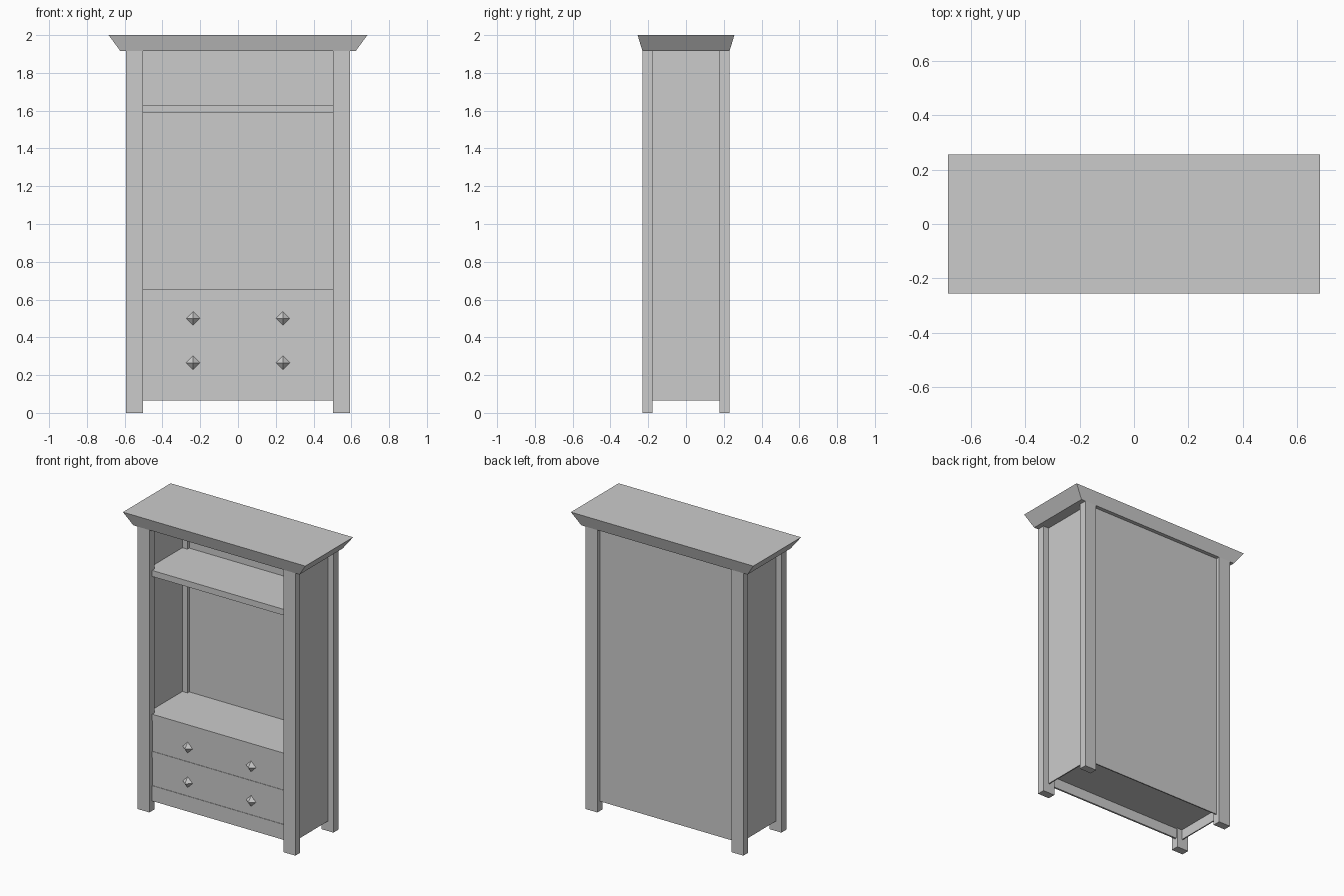
import bpy, bmesh

if "Cube" in bpy.data.objects:
    bpy.data.objects.remove(bpy.data.objects["Cube"])


def finish(name, bm):
    bmesh.ops.recalc_face_normals(bm, faces=bm.faces)
    mesh = bpy.data.meshes.new(name)
    bm.to_mesh(mesh)
    bm.free()
    obj = bpy.data.objects.new(name, mesh)
    bpy.context.collection.objects.link(obj)
    return obj


def box(name, x, y, z, flare=None):
    """Box from (min, max) ranges; flare scales the top face in x and y."""
    bm = bmesh.new()
    bmesh.ops.create_cube(bm, size=1)
    for v in bm.verts:
        top = v.co.z > 0
        v.co = [r[0] + (c + 0.5) * (r[1] - r[0]) for c, r in zip(v.co, (x, y, z))]
        if flare and top:
            v.co.x *= flare[0]
            v.co.y *= flare[1]
    return finish(name, bm)


def knob(name, x, y, z, r, depth):
    """Eight-sided diamond pull."""
    bm = bmesh.new()
    tips = [bm.verts.new((x + r * a, y, z + r * b))
            for a, b in ((1, 0), (0, 1), (-1, 0), (0, -1))]
    for s in (-1, 1):
        apex = bm.verts.new((x, y + s * depth, z))
        for i in range(4):
            bm.faces.new((tips[i], tips[(i + 1) % 4], apex))
    return finish(name, bm)


PANEL_X, PANEL_Y, BASE, TOP = 0.55, 0.205, 0.066, 1.917

# Corner posts
for sx, side in ((-1, "left"), (1, "right")):
    for sy, end in ((-1, "front"), (1, "back")):
        box(f"{end}_{side}_post", sorted((sx * 0.504, sx * 0.592)),
            sorted((sy * 0.178, sy * 0.231)), (0, TOP))

# Thin side and back panels, set in the middle of the posts
for sx, side in ((-1, "left"), (1, "right")):
    box(f"{side}_panel", sorted((sx * (PANEL_X - 0.008), sx * PANEL_X)),
        (-PANEL_Y, PANEL_Y), (BASE, TOP))
box("back_panel", (-PANEL_X, PANEL_X), (PANEL_Y - 0.008, PANEL_Y), (BASE, TOP))

# Flared cornice
box("cornice", (-0.624, 0.624), (-0.231, 0.231), (TOP, 2.0),
    flare=(0.685 / 0.624, 0.256 / 0.231))

# Shelves and horizontal boards
for name, z0, z1 in (("bottom_board", 0.135, 0.17), ("drawer_divider", 0.36, 0.403),
                     ("cabinet_shelf", 0.613, 0.655), ("upper_shelf", 1.59, 1.631)):
    box(name, (-0.545, 0.545), (-0.2, 0.2), (z0, z1))

# Front rail below the drawers
box("front_rail", (-PANEL_X, PANEL_X), (-0.2, -0.188), (BASE, 0.17))

# Drawer fronts with two pulls each
for name, z0, z1, zk in (("lower_drawer", 0.17, 0.36, 0.265),
                         ("upper_drawer", 0.403, 0.613, 0.50)):
    box(name, (-0.54, 0.54), (-0.197, -0.175), (z0, z1))
    for x, side in ((-0.238, "left"), (0.238, "right")):
        knob(f"{name}_{side}_knob", x, -0.2, zk, 0.037, 0.03)
